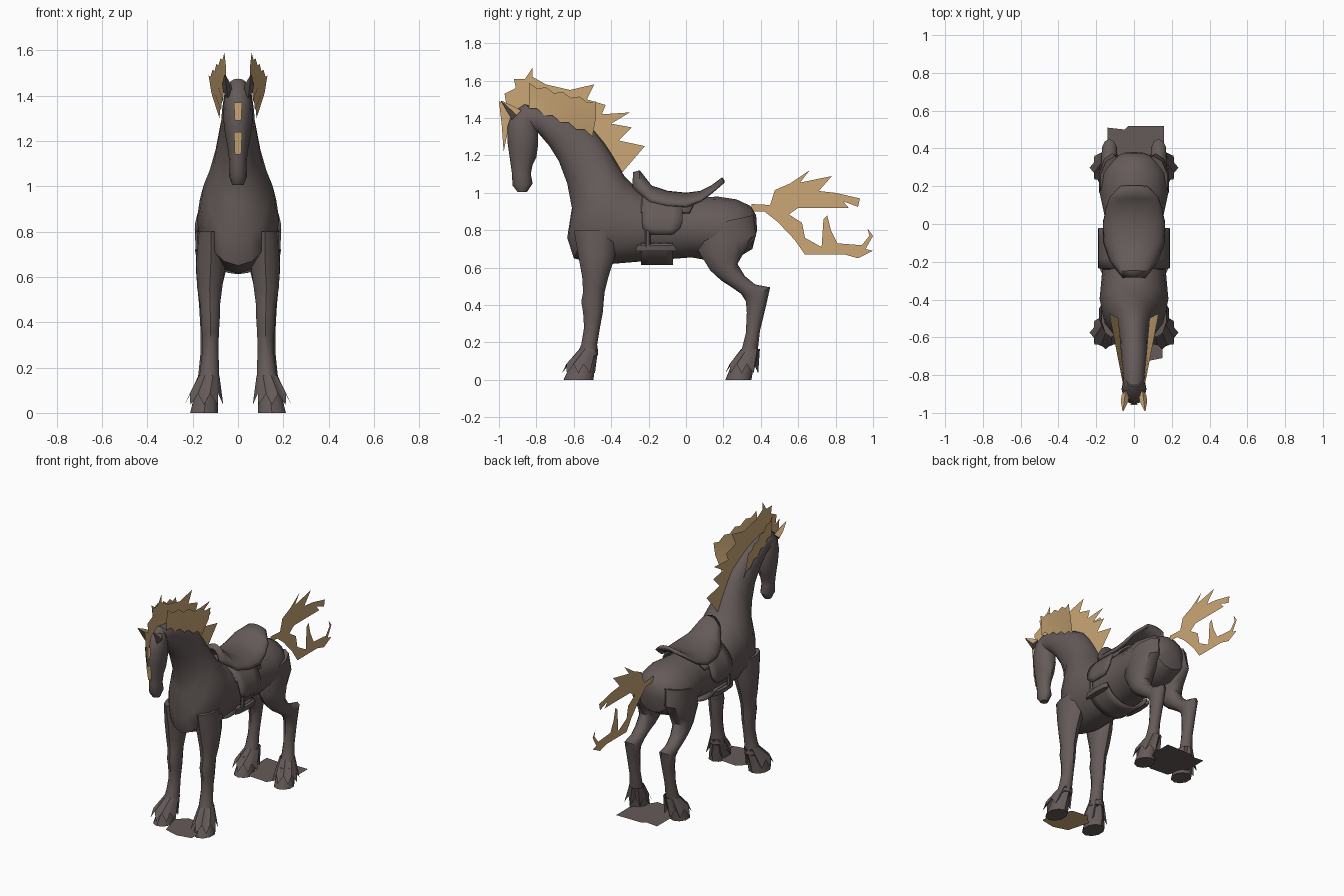
import bpy, bmesh, math


def material(name, rgb):
    m = bpy.data.materials.new(name)
    m.diffuse_color = (*rgb, 1)
    return m


GREY = material("dark warm grey", (0.130, 0.105, 0.100))
TAN = material("tan hair", (0.60, 0.39, 0.18))


def build(name, verts, faces, mat=GREY, thick=0, angle=40):
    me = bpy.data.meshes.new(name)
    me.from_pydata(verts, [], faces)
    bm = bmesh.new()
    bm.from_mesh(me)
    bmesh.ops.recalc_face_normals(bm, faces=bm.faces)
    bm.to_mesh(me)
    bm.free()
    me.materials.append(mat)
    me.shade_smooth()
    me.set_sharp_from_angle(angle=math.radians(angle))
    ob = bpy.data.objects.new(name, me)
    bpy.context.collection.objects.link(ob)
    if thick:
        mod = ob.modifiers.new("thickness", 'SOLIDIFY')
        mod.thickness = thick
        mod.offset = 0
    return ob


def loft(name, rings, n=12, side=1, angle=40):
    """Rings: (y, z) of one edge, (y, z) of the opposite edge, x centre, half width."""
    verts, faces = [], []
    for y1, z1, y2, z2, xc, w in rings:
        for i in range(n):
            a = 2 * math.pi * i / n
            c, s = math.cos(a) / 2, math.sin(a)
            verts.append((side * (xc + w * s), (y1 + y2) / 2 + (y1 - y2) * c,
                          (z1 + z2) / 2 + (z1 - z2) * c))
    for r in range(len(rings) - 1):
        for i in range(n):
            j = (i + 1) % n
            faces.append((r * n + i, r * n + j, (r + 1) * n + j, (r + 1) * n + i))
    faces += [tuple(range(n)), tuple(range(len(verts) - n, len(verts)))]
    return build(name, verts, faces, angle=angle)


def sheet(name, rows, mat=GREY, thick=0):
    m = len(rows[0])
    verts = [v for r in rows for v in r]
    faces = [(r * m + i, r * m + i + 1, (r + 1) * m + i + 1, (r + 1) * m + i)
             for r in range(len(rows) - 1) for i in range(m - 1)]
    return build(name, verts, faces, mat, thick)


def outline(name, pts, mat=TAN):
    """Flat hair card on the centre plane."""
    return build(name, [(0, y, z) for y, z in pts], [tuple(range(len(pts)))], mat)


# Torso and neck
loft("body_and_neck", [
    (0.375, 0.88, 0.38, 0.80, 0, 0.05), (0.345, 0.93, 0.355, 0.70, 0, 0.12),
    (0.27, 0.965, 0.27, 0.65, 0, 0.17), (0.17, 0.98, 0.17, 0.63, 0, 0.183),
    (0.05, 0.975, 0.03, 0.655, 0, 0.155), (-0.10, 0.975, -0.10, 0.645, 0, 0.165),
    (-0.25, 1.01, -0.28, 0.63, 0, 0.17), (-0.33, 1.09, -0.46, 0.615, 0, 0.182),
    (-0.37, 1.16, -0.60, 0.65, 0, 0.165), (-0.40, 1.21, -0.635, 0.76, 0, 0.135),
    (-0.44, 1.27, -0.61, 0.92, 0, 0.107), (-0.49, 1.33, -0.635, 1.05, 0, 0.09),
    (-0.57, 1.38, -0.68, 1.17, 0, 0.075), (-0.67, 1.43, -0.73, 1.25, 0, 0.07),
    (-0.77, 1.46, -0.79, 1.32, 0, 0.063), (-0.86, 1.47, -0.82, 1.33, 0, 0.055)], 16)

# Head
loft("head", [
    (-0.86, 1.475, -0.80, 1.42, 0, 0.04), (-0.93, 1.43, -0.79, 1.34, 0, 0.062),
    (-0.955, 1.35, -0.79, 1.26, 0, 0.066), (-0.953, 1.26, -0.80, 1.19, 0, 0.056),
    (-0.94, 1.17, -0.82, 1.15, 0, 0.044), (-0.93, 1.10, -0.83, 1.10, 0, 0.038),
    (-0.928, 1.04, -0.82, 1.05, 0, 0.04), (-0.90, 1.005, -0.85, 1.005, 0, 0.025)], 12)

FRONT = [(-0.60, 0.80, -0.36, 0.80, 0.12, 0.055), (-0.575, 0.66, -0.38, 0.66, 0.12, 0.068),
         (-0.555, 0.55, -0.415, 0.55, 0.125, 0.058), (-0.55, 0.47, -0.435, 0.47, 0.123, 0.045),
         (-0.56, 0.42, -0.44, 0.42, 0.122, 0.044), (-0.55, 0.36, -0.445, 0.36, 0.122, 0.040),
         (-0.545, 0.28, -0.46, 0.28, 0.122, 0.037), (-0.56, 0.19, -0.475, 0.19, 0.125, 0.044),
         (-0.585, 0.13, -0.47, 0.13, 0.130, 0.050)]
HIND = [(0.08, 0.82, 0.36, 0.88, 0.10, 0.08), (0.065, 0.69, 0.375, 0.77, 0.115, 0.074),
        (0.13, 0.585, 0.31, 0.68, 0.12, 0.068), (0.19, 0.53, 0.275, 0.62, 0.125, 0.058),
        (0.245, 0.495, 0.315, 0.555, 0.13, 0.048), (0.295, 0.46, 0.37, 0.51, 0.13, 0.044),
        (0.32, 0.42, 0.45, 0.495, 0.13, 0.042), (0.325, 0.36, 0.43, 0.405, 0.13, 0.038),
        (0.32, 0.25, 0.395, 0.26, 0.132, 0.036), (0.30, 0.17, 0.385, 0.17, 0.135, 0.042),
        (0.27, 0.11, 0.375, 0.13, 0.14, 0.048)]


def feather(name, side, y0, y1, n=16):
    """Jagged skirt of hair flaring from fetlock to hoof."""
    top, low = [], []
    for i in range(n + 1):
        a = 2 * math.pi * i / n
        k, z = (1, 0.035) if i % 2 == 0 else (0.8, 0.085)
        top.append((side * (0.128 + 0.046 * math.sin(a)), y0 + 0.05 * math.cos(a), 0.165))
        low.append((side * (0.15 + 0.085 * k * math.sin(a)), y1 + 0.088 * k * math.cos(a), z))
    sheet(name, [top, low])


for side, tag in ((1, "left"), (-1, "right")):
    # Legs, hooves and fetlock hair
    loft("front_leg_" + tag, FRONT, 10, side)
    loft("hind_leg_" + tag, HIND, 10, side)
    loft("front_hoof_" + tag, [(-0.60, 0.12, -0.48, 0.12, 0.135, 0.05),
                               (-0.655, 0, -0.495, 0, 0.15, 0.064)], 10, side)
    loft("hind_hoof_" + tag, [(0.26, 0.12, 0.37, 0.12, 0.14, 0.05),
                              (0.21, 0, 0.35, 0, 0.15, 0.062)], 10, side)
    feather("front_feather_" + tag, side, -0.52, -0.575)
    feather("hind_feather_" + tag, side, 0.345, 0.298)

    # Ears, tan on their upper faces
    ear = loft("ear_" + tag, [(-0.93, 1.39, -0.88, 1.44, 0.045, 0.02),
                              (-0.955, 1.43, -0.925, 1.465, 0.05, 0.02),
                              (-0.99, 1.49, -0.985, 1.492, 0.058, 0.003)], 4, side, 20)
    ear.data.materials.append(TAN)
    for p in ear.data.polygons:
        p.material_index = int(p.normal.z > 0.2)

    # Side cards of the mane, with ragged edges
    low, mid, high = [], [], []
    for i in range(9):
        t, jag = i / 8, 0.02 * (i % 2)
        y = -0.84 + 0.36 * t
        low.append((side * (0.052 + 0.03 * t), y - 0.02 * t, 1.45 - 0.15 * t + jag))
        mid.append((side * (0.052 + 0.065 * t), y, 1.52 - 0.11 * t))
        high.append((side * (0.06 + 0.07 * t), y, 1.59 - 0.10 * t - jag))
    sheet("mane_side_" + tag, [low, mid, high], TAN)

    # Stirrup block and strap
    loft("stirrup_" + tag, [(-0.27, 0.69, -0.05, 0.69, 0.165, 0.02),
                            (-0.26, 0.72, -0.06, 0.72, 0.17, 0.02)], 8, side)
    loft("stirrup_strap_" + tag, [(-0.22, 0.71, -0.19, 0.71, 0.176, 0.012),
                                  (-0.22, 0.80, -0.19, 0.80, 0.18, 0.012)], 6, side)

# Mane crest and forelock on the centre plane
outline("mane_crest", [
    (-0.95, 1.34), (-0.975, 1.22), (-0.985, 1.36), (-1.0, 1.49), (-0.96, 1.47), (-0.97, 1.53),
    (-0.91, 1.56), (-0.92, 1.61), (-0.86, 1.61), (-0.82, 1.67), (-0.82, 1.62), (-0.75, 1.58),
    (-0.62, 1.55), (-0.49, 1.58), (-0.53, 1.50), (-0.43, 1.47), (-0.45, 1.42), (-0.30, 1.43),
    (-0.40, 1.37), (-0.29, 1.35), (-0.36, 1.28), (-0.22, 1.25), (-0.28, 1.18), (-0.34, 1.11),
    (-0.42, 1.20), (-0.53, 1.32), (-0.68, 1.40), (-0.86, 1.43)])

# Tan marks on the face
for k, (ya, za, yb, zb) in enumerate([(-0.961, 1.37, -0.961, 1.29), (-0.957, 1.24, -0.943, 1.14)]):
    sheet("face_mark_%d" % k, [[(-0.018, ya, za), (0.018, ya, za)],
                               [(-0.014, yb, zb), (0.014, yb, zb)]], TAN)

# Tail card, split in two wind-blown locks
outline("tail", [
    (0.35, 0.94), (0.45, 0.935), (0.475, 1.015), (0.556, 1.05), (0.66, 1.12), (0.61, 1.055),
    (0.78, 1.09), (0.71, 1.01), (0.80, 1.00), (0.93, 0.97), (0.92, 0.925), (0.84, 0.955),
    (0.87, 0.92), (0.72, 0.92), (0.60, 0.92), (0.55, 0.885), (0.62, 0.84), (0.636, 0.76),
    (0.725, 0.71), (0.735, 0.86), (0.755, 0.88), (0.775, 0.80), (0.81, 0.73), (0.94, 0.72),
    (0.98, 0.77), (0.97, 0.81), (1.0, 0.77), (0.96, 0.70), (1.0, 0.69), (0.92, 0.65),
    (0.85, 0.67), (0.636, 0.67), (0.58, 0.75), (0.49, 0.845), (0.42, 0.90), (0.35, 0.90)])

# Saddle seat with raised pommel and cantle
rows = []
for y, z, w, edge in [(-0.28, 1.10, 0.05, 1.03), (-0.25, 1.11, 0.075, 1.0), (-0.19, 1.03, 0.12, 0.95),
                      (-0.10, 1.0, 0.15, 0.93), (0.0, 0.99, 0.155, 0.925), (0.08, 1.0, 0.14, 0.955),
                      (0.14, 1.03, 0.12, 1.0), (0.20, 1.075, 0.06, 1.05)]:
    rows.append([(w * math.sin(a), y, edge + (z - edge) * math.cos(a))
                 for a in [math.pi / 2 * i / 6 for i in range(-6, 7)]])
sheet("saddle_seat", rows, thick=0.022)


def band(name, a0, a1, w, h, span, n=20):
    """Strip wrapped around the barrel; span(a) gives its front and back edge."""
    rows = []
    for i in range(n + 1):
        a = math.radians(a0 + (a1 - a0) * i / n)
        x, z = w * math.sin(a), 0.81 + h * math.cos(a)
        y0, y1 = span(abs(math.degrees(a)))
        rows.append([(x, y0 + (y1 - y0) * j / 4, z) for j in range(5)])
    sheet(name, rows, thick=0.014)


# Saddle flaps with rounded ends, and girth below
band("saddle_flaps", -100, 100, 0.184, 0.185,
     lambda d: (-0.235 + 0.04 * max(0, (d - 85) / 15) ** 2, -0.02 - 0.05 * max(0, (d - 80) / 20) ** 2))
band("saddle_skirt", -62, 62, 0.178, 0.178, lambda d: (-0.24, 0.06 - 0.04 * (d / 62) ** 2))
band("girth", 115, 245, 0.180, 0.190, lambda d: (-0.24, -0.07))

# Thin plates between the hooves
front = [(-0.09, -0.55), (-0.05, -0.70), (0.05, -0.73), (0.15, -0.71), (0.15, -0.60), (0.08, -0.50), (-0.03, -0.49)]
rear = [(-0.14, 0.36), (-0.14, 0.51), (-0.05, 0.50), (-0.03, 0.52), (0.16, 0.52), (0.16, 0.38), (0.06, 0.22), (-0.08, 0.23)]
for name, pts, z, mat in (("front_plate", front, 0.022, GREY), ("front_plate_underside", front, 0.019, TAN),
                          ("rear_plate", rear, 0.02, GREY)):
    build(name, [(x, y, z) for x, y in pts], [tuple(range(len(pts)))], mat)
